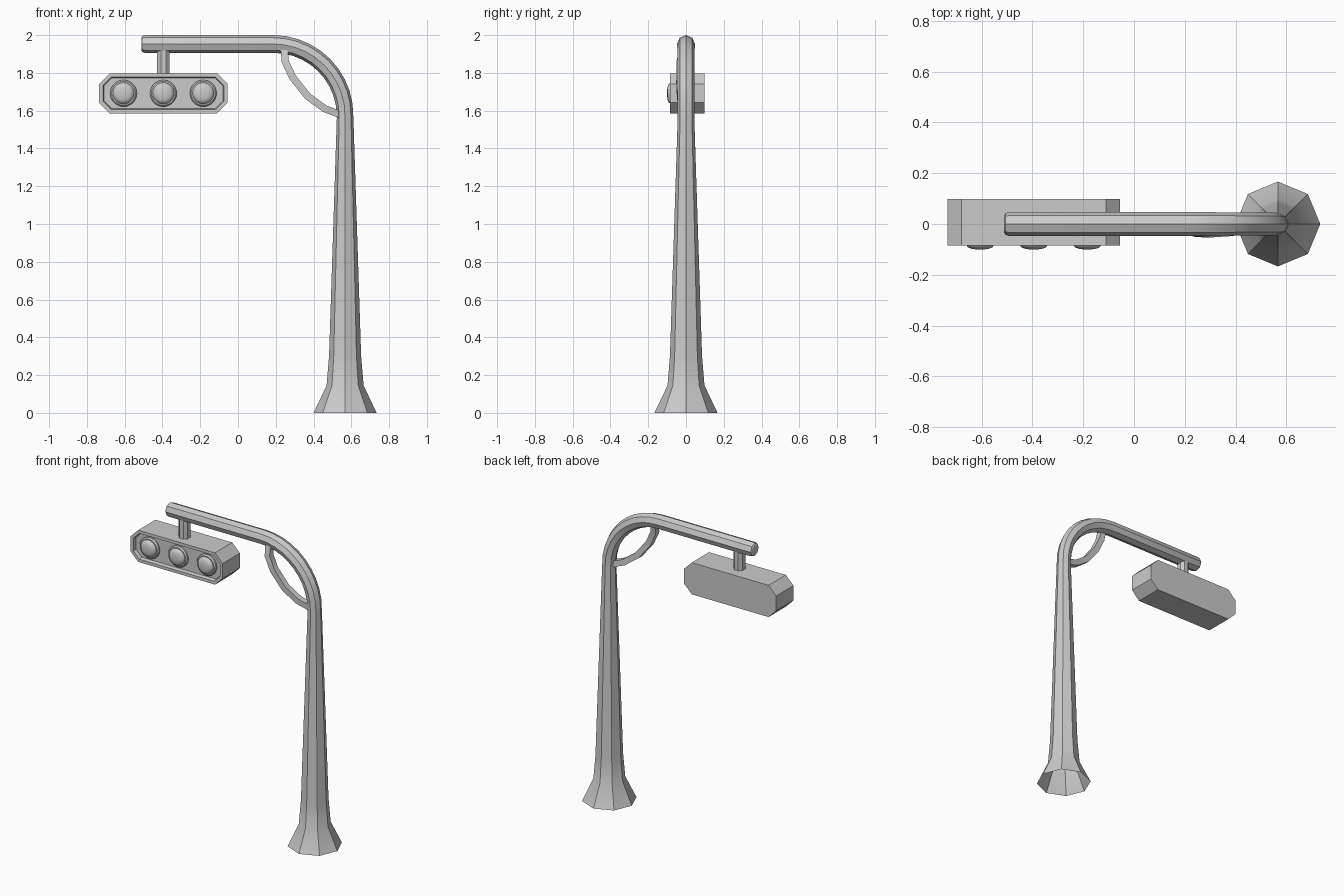
import bpy, bmesh
from math import sin, cos, pi, radians
from mathutils import Vector

if "Cube" in bpy.data.objects:
    bpy.data.objects.remove(bpy.data.objects["Cube"])


def finish(name, bm, smooth=30):
    bmesh.ops.recalc_face_normals(bm, faces=bm.faces)
    mesh = bpy.data.meshes.new(name)
    bm.to_mesh(mesh)
    bm.free()
    ob = bpy.data.objects.new(name, mesh)
    bpy.context.collection.objects.link(ob)
    if smooth:
        bpy.ops.object.select_all(action='DESELECT')
        ob.select_set(True)
        bpy.context.view_layer.objects.active = ob
        bpy.ops.object.shade_smooth_by_angle(angle=radians(smooth))
    return ob


def loft(bm, rings, cap_start=False, cap_end=True):
    loops = [[bm.verts.new(p) for p in ring] for ring in rings]
    n = len(loops[0])
    for a, b in zip(loops, loops[1:]):
        for i in range(n):
            j = (i + 1) % n
            bm.faces.new((a[i], a[j], b[j], b[i]))
    if cap_start:
        bm.faces.new(loops[0])
    if cap_end:
        bm.faces.new(loops[-1])


def tube(name, stations, sides, cap_start=False, phase=0.0):
    """Stations are (centre, radius, side radius); the path lies close to the xz plane."""
    rings = []
    for i, (c, r, ry) in enumerate(stations):
        t = stations[min(i + 1, len(stations) - 1)][0] - stations[max(i - 1, 0)][0]
        n = Vector((t.z, 0, -t.x)).normalized()
        rings.append([c + n * r * cos(phase + 2 * pi * k / sides)
                      + Vector((0, ry * sin(phase + 2 * pi * k / sides), 0))
                      for k in range(sides)])
    bm = bmesh.new()
    loft(bm, rings, cap_start)
    return finish(name, bm, 25)


# Flared octagonal pole that bends into the horizontal arm, open underneath
path = [(Vector((0.567, 0, z)), r, r) for z, r in
        ((0, 0.167), (0.145, 0.098), (0.3, 0.085), (1.56, 0.044))]
for k in range(1, 11):
    a = k * pi / 20
    r = 0.044 + 0.003 * k / 10
    path.append((Vector((0.187 + 0.38 * cos(a), 0, 1.573 + 0.38 * sin(a))), r, r))
for x, r in ((-0.494, 0.047), (-0.507, 0.042), (-0.512, 0.034)):
    path.append((Vector((x, 0, 1.953)), r, r))
tube("pole_and_arm", path, 8)

# Curved brace under the bend, bowed slightly to the front
brace_pts = [(0.245, 1.925), (0.25, 1.86), (0.29, 1.775), (0.37, 1.675),
             (0.46, 1.61), (0.555, 1.575)]
bow = [-0.015, -0.03, -0.033, -0.028, -0.016, 0]
brace = [(Vector((x, y, z)), 0.027, 0.028) for (x, z), y in zip(brace_pts, bow)]
tube("brace", brace, 4, True, pi / 4)

# Hanger between arm and lamp housing
tube("hanger", [(Vector((-0.395, 0, z)), 0.036, 0.036) for z in (1.78, 1.93)], 8, True, pi / 8)

# Octagonal lamp housing with a recessed front
CX, CZ = -0.395, 1.692


def octagon(y, inset):
    w, h, c = 0.34 - inset, 0.106 - inset, 0.056 - 0.586 * inset
    return [Vector((CX + x, y, CZ + z)) for x, z in
            ((w, h - c), (w - c, h), (c - w, h), (-w, h - c),
             (-w, c - h), (c - w, -h), (w - c, -h), (w, c - h))]


bm = bmesh.new()
loft(bm, [octagon(0.098, 0), octagon(-0.084, 0), octagon(-0.084, 0.02),
          octagon(-0.06, 0.025)], True)
finish("lamp_housing", bm, 0)

# Three round lamps: rim, groove and domed lens
profile = [(0.071, -0.055), (0.071, -0.07), (0.064, -0.078), (0.057, -0.078),
           (0.055, -0.083), (0.048, -0.092), (0.036, -0.097), (0.018, -0.1)]
for label, dx in (("left", -0.211), ("middle", 0), ("right", 0.211)):
    bm = bmesh.new()
    loft(bm, [[Vector((CX + dx + r * cos(k * pi / 10), y, CZ + r * sin(k * pi / 10)))
               for k in range(20)] for r, y in profile])
    finish("lamp_" + label, bm, 35)
